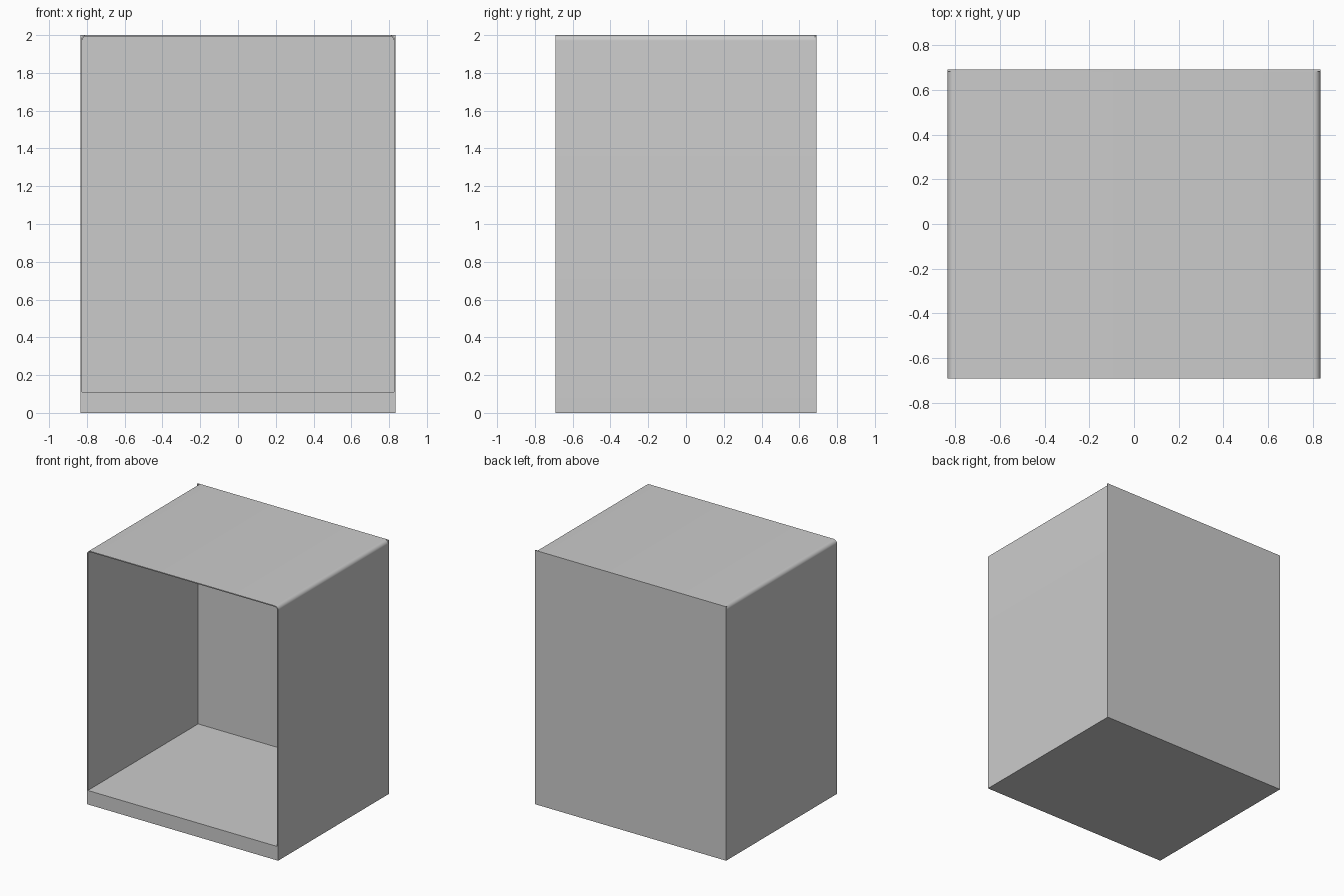
import bpy, bmesh, math

if "Cube" in bpy.data.objects:
    bpy.data.objects.remove(bpy.data.objects["Cube"])

W, D, H = 0.833, 0.69, 2.0      # half width, half depth, height
T, FLOOR, R = 0.008, 0.11, 0.03  # wall thickness, floor thickness, corner radius
BACK = 0.008


def outline(w, bottom, top, r, n=8):
    """Closed x/z outline: square at the bottom, rounded at the top."""
    pts = [(-w, bottom), (w, bottom)]
    for cx, start in ((w - r, 0), (-w + r, 90)):
        for i in range(n + 1):
            a = math.radians(start + 90 * i / n)
            pts.append((cx + r * math.cos(a), top - r + r * math.sin(a)))
    return pts


def finish(bm, name):
    bmesh.ops.recalc_face_normals(bm, faces=bm.faces)
    mesh = bpy.data.meshes.new(name)
    bm.to_mesh(mesh)
    bm.free()
    ob = bpy.data.objects.new(name, mesh)
    bpy.context.collection.objects.link(ob)
    bpy.ops.object.select_all(action='DESELECT')
    ob.select_set(True)
    bpy.context.view_layer.objects.active = ob
    bpy.ops.object.shade_smooth_by_angle(angle=math.radians(30))
    return ob


# Cabinet shell: thin walls and top, thick floor, open front
bm = bmesh.new()
y0, y1 = -D, D - BACK
outer = outline(W, 0, H, R)
inner = outline(W - T, FLOOR, H - T, R - T)
loops = [[bm.verts.new((x, y, z)) for x, z in prof]
         for prof, y in ((outer, y0), (outer, y1), (inner, y1), (inner, y0))]
for k in range(4):
    a, b = loops[k], loops[(k + 1) % 4]
    for i in range(len(a)):
        j = (i + 1) % len(a)
        bm.faces.new((a[i], a[j], b[j], b[i]))
finish(bm, "cabinet_shell")

# Back panel: thin square-cornered sheet
bm = bmesh.new()
bmesh.ops.create_cube(bm, size=1)
bmesh.ops.scale(bm, vec=(2 * W, BACK, H), verts=bm.verts)
bmesh.ops.translate(bm, vec=(0, D - BACK / 2, H / 2), verts=bm.verts)
finish(bm, "back_panel")
